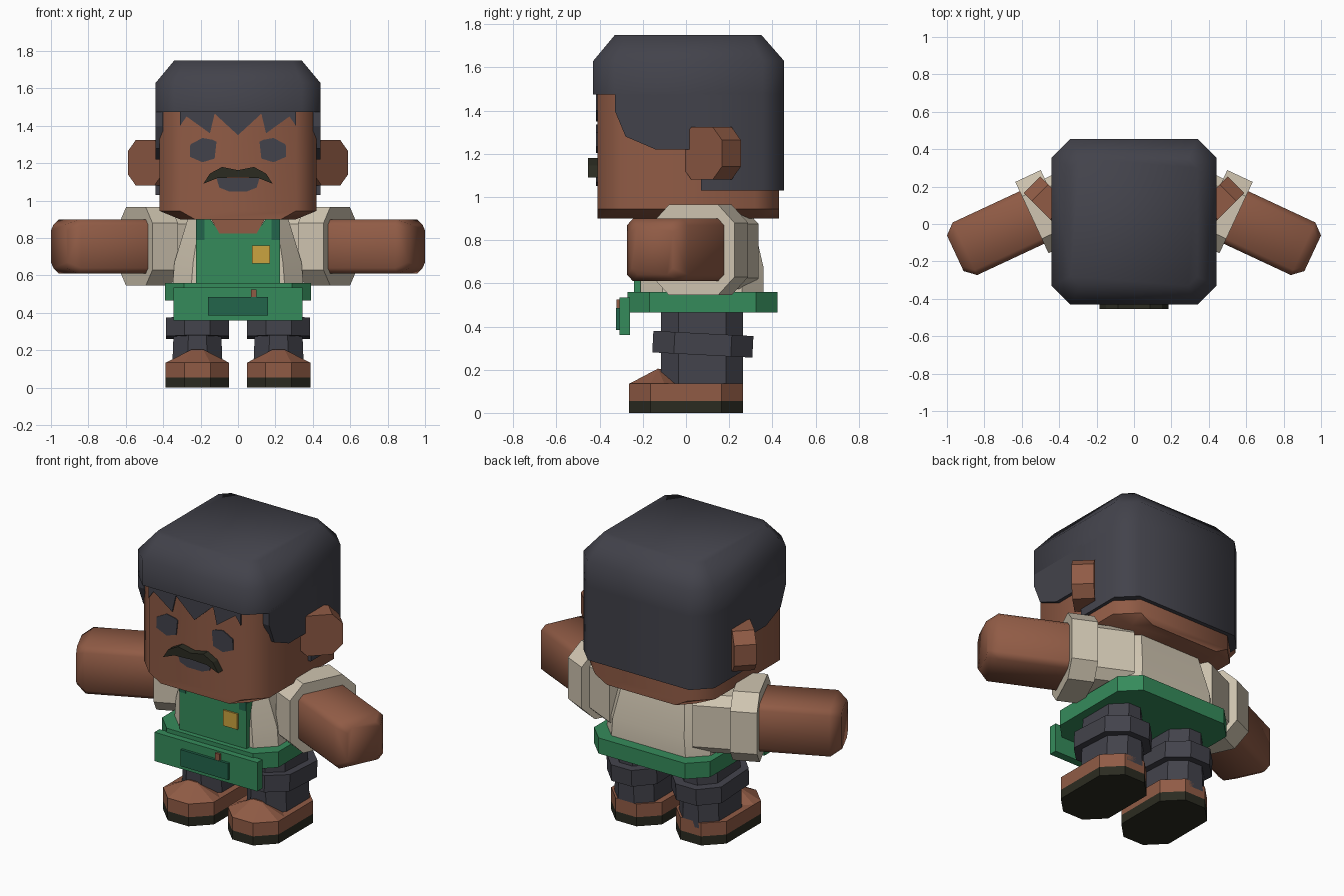
import bpy, bmesh, math
from mathutils import Matrix, Vector

cube = bpy.data.objects.get("Cube")
if cube:
    bpy.data.objects.remove(cube, do_unlink=True)


def material(name, rgb):
    m = bpy.data.materials.new(name)
    m.use_nodes = True
    m.diffuse_color = (*rgb, 1)
    bsdf = next(n for n in m.node_tree.nodes if n.type == 'BSDF_PRINCIPLED')
    bsdf.inputs["Base Color"].default_value = (*rgb, 1)
    bsdf.inputs["Roughness"].default_value = 0.8
    return m


SLATE = material("dark slate", (0.055, 0.055, 0.07))
SKIN = material("warm brown", (0.28, 0.105, 0.06))
CREAM = material("cream", (0.63, 0.56, 0.44))
GREEN = material("apron green", (0.036, 0.26, 0.105))
DEEP = material("deep green", (0.016, 0.13, 0.07))
GOLD = material("gold", (0.6, 0.37, 0.05))
BLACK = material("olive black", (0.024, 0.024, 0.015))


def finish(name, bm, mat, xf=None, side=1, angle=20):
    """Place, optionally mirror, and shade a finished mesh."""
    if xf:
        bm.transform(xf)
    if side < 0:
        bm.transform(Matrix.Scale(-1, 4, (1, 0, 0)))
    bmesh.ops.recalc_face_normals(bm, faces=bm.faces[:])
    me = bpy.data.meshes.new(name)
    bm.to_mesh(me)
    bm.free()
    me.materials.append(mat)
    ob = bpy.data.objects.new(name, me)
    bpy.context.collection.objects.link(ob)
    bpy.ops.object.select_all(action='DESELECT')
    ob.select_set(True)
    bpy.context.view_layer.objects.active = ob
    bpy.ops.object.shade_smooth_by_angle(angle=math.radians(angle))
    return ob


def loft(name, rings, mat, **kw):
    """Skin a stack of matching point rings and cap both ends."""
    bm = bmesh.new()
    vs = [[bm.verts.new(p) for p in r] for r in rings]
    for a, b in zip(vs, vs[1:]):
        for i in range(len(a)):
            j = (i + 1) % len(a)
            bm.faces.new((a[i], a[j], b[j], b[i]))
    bm.faces.new(vs[0])
    bm.faces.new(vs[-1])
    return finish(name, bm, mat, **kw)


def octagon(x0, x1, y0, y1, c):
    """Rectangle with chamfered corners."""
    return [(x0 + c, y0), (x1 - c, y0), (x1, y0 + c), (x1, y1 - c),
            (x1 - c, y1), (x0 + c, y1), (x0, y1 - c), (x0, y0 + c)]


def ring(hx, y0, y1, c, z, cx=0):
    return [(x, y, z) for x, y in octagon(cx - hx, cx + hx, y0, y1, c)]


def prism(name, pts, axis, a, b, mat, **kw):
    """Extrude a flat outline along the x or y axis."""
    if axis == 'x':
        rings = [[(t, u, v) for u, v in pts] for t in (a, b)]
    else:
        rings = [[(u, t, v) for u, v in pts] for t in (a, b)]
    return loft(name, rings, mat, **kw)


def rect(x0, x1, z0, z1):
    return [(x0, z0), (x1, z0), (x1, z1), (x0, z1)]


def mirrored(half):
    """Complete an outline whose half runs from the left edge to the middle."""
    return half + [(-x, z) for x, z in reversed(half) if x]


# Head and hair
loft("head", [ring(.31, -.41, .43, .08, .90), ring(.42, -.41, .43, .11, .945),
              ring(.42, -.41, .43, .11, 1.6)], SKIN, angle=50)
loft("hair_cap", [ring(.44, -.43, .455, .1, 1.475), ring(.44, -.43, .455, .1, 1.63),
                  ring(.34, -.33, .35, .05, 1.75)], SLATE, angle=55)
back = [(-.44, .07), (.44, .07), (.44, .355), (.34, .455), (-.34, .455), (-.44, .355)]
loft("hair_back", [[(x, y, z) for x, y in back] for z in (1.03, 1.48)], SLATE, angle=50)
fringe = mirrored([(-.31, 1.49), (-.31, 1.40), (-.275, 1.45), (-.15, 1.36),
                   (-.125, 1.465), (0, 1.35)])
prism("hair_fringe", fringe, 'y', -.418, -.405, SLATE)

# Face
moustache = [(-.185, 1.09), (-.15, 1.145), (-.085, 1.18), (0, 1.163), (.085, 1.18),
             (.15, 1.145), (.185, 1.09), (.11, 1.12), (0, 1.125), (-.11, 1.12)]
prism("moustache", moustache, 'y', -.455, -.40, BLACK)
mouth = [(-.115, 1.12), (-.1, 1.07), (-.05, 1.05), (.05, 1.05), (.1, 1.07), (.115, 1.12)]
prism("mouth", mouth, 'y', -.416, -.408, SLATE)

# Torso, neck and apron
loft("shirt", [ring(.35, -.21, .36, .1, .54), ring(.34, -.21, .36, .1, .67),
               ring(.26, -.18, .30, .06, .93)], CREAM)
prism("neck", [(-.16, .93), (-.1, .825), (.1, .825), (.16, .93)], 'y', -.245, 0, SKIN)
bib = [(-.225, .54), (.225, .54), (.225, .83), (.18, .83), (-.18, .83), (-.225, .83)]
prism("apron_bib", bib, 'y', -.24, -.17, GREEN)
loft("apron_waist", [ring(.39, -.27, .425, .1, .465), ring(.39, -.27, .425, .1, .56)], GREEN)
prism("apron_skirt", rect(-.345, .345, .36, .535), 'y', -.308, -.26, GREEN)
prism("apron_pocket", rect(-.16, .16, .385, .485), 'y', -.324, -.30, DEEP)
prism("pencil", rect(.07, .10, .47, .525), 'y', -.322, -.30, SKIN)
prism("badge", rect(.075, .17, .665, .76), 'y', -.25, -.235, GOLD)

for s, side in ((1, "left"), (-1, "right")):
    kw = dict(side=s)
    # Hair flap, eye and ear
    flap = [(-.33, 1.49), (-.33, 1.40), (-.28, 1.28), (-.14, 1.22), (.08, 1.22), (.08, 1.49)]
    prism(side + "_hair_flap", flap, 'x', .40, .44, SLATE, **kw)
    eye = [(.115, 1.315), (.135, 1.325), (.19, 1.335), (.255, 1.3), (.258, 1.235),
           (.19, 1.205), (.125, 1.225)]
    prism(side + "_eye", eye, 'y', -.416, -.408, SLATE, **kw)
    turn = Matrix.Translation((.453, .118, 1.2025)) @ Matrix.Rotation(math.radians(45), 4, 'Z')
    prism(side + "_ear", octagon(-.13, .13, -.122, .122, .06), 'y', -.062, .062, SKIN,
          xf=turn, **kw)

    # Apron strap
    prism(side + "_strap", rect(.18, .225, .79, .92), 'y', -.246, -.16, DEEP, **kw)
    prism(side + "_strap_edge", [(.1, .83), (.18, .83), (.18, .92), (.16, .92)], 'y',
          -.243, -.16, GREEN, **kw)

    # Sleeve and arm, swung towards the front
    swing = Matrix.Translation((.41, .098, .755)) @ Matrix.Rotation(math.radians(-25), 4, 'Z')
    prism(side + "_shoulder", octagon(-.16, .16, -.18, .17, .05), 'x', -.22, .02, CREAM,
          xf=swing, **kw)
    prism(side + "_sleeve", octagon(-.21, .21, -.21, .21, .085), 'x', 0, .15, CREAM,
          xf=swing, **kw)
    arm = [[(t, y, z) for y, z in octagon(-w, w, -h, h, .03)]
           for t, w, h in ((.1, .155, .145), (.545, .155, .145), (.602, .105, .115))]
    loft(side + "_arm", arm, SKIN, xf=swing, angle=50, **kw)

    # Trouser leg with a tilted turn-up
    cx = .217
    loft(side + "_leg", [ring(.135, -.115, .265, .08, .1, cx),
                         ring(.12, -.115, .265, .08, .48, cx)], SLATE, **kw)
    tilt = Matrix.Translation((cx, .078, .318)) @ Matrix.Rotation(math.radians(-3), 4, 'X')
    loft(side + "_turn_up", [ring(.168, -.232, .232, .1, -.05),
                             ring(.168, -.232, .232, .1, .05)], SLATE, xf=tilt, **kw)

    # Shoe
    loft(side + "_sole", [ring(.17, -.265, .265, .1, z, cx) for z in (0, .055)], BLACK, **kw)
    loft(side + "_shoe", [ring(.17, -.265, .265, .1, z, cx) for z in (.055, .135)], SKIN, **kw)
    bm = bmesh.new()
    toe = ring(.168, -.265, .0, .1, .134, cx)
    for p in toe + [(cx - .03, -.13, .205), (cx + .03, -.13, .205), (cx, -.06, .19)]:
        bm.verts.new(Vector(p))
    bmesh.ops.convex_hull(bm, input=bm.verts[:])
    finish(side + "_shoe_tongue", bm, SKIN, **kw)
